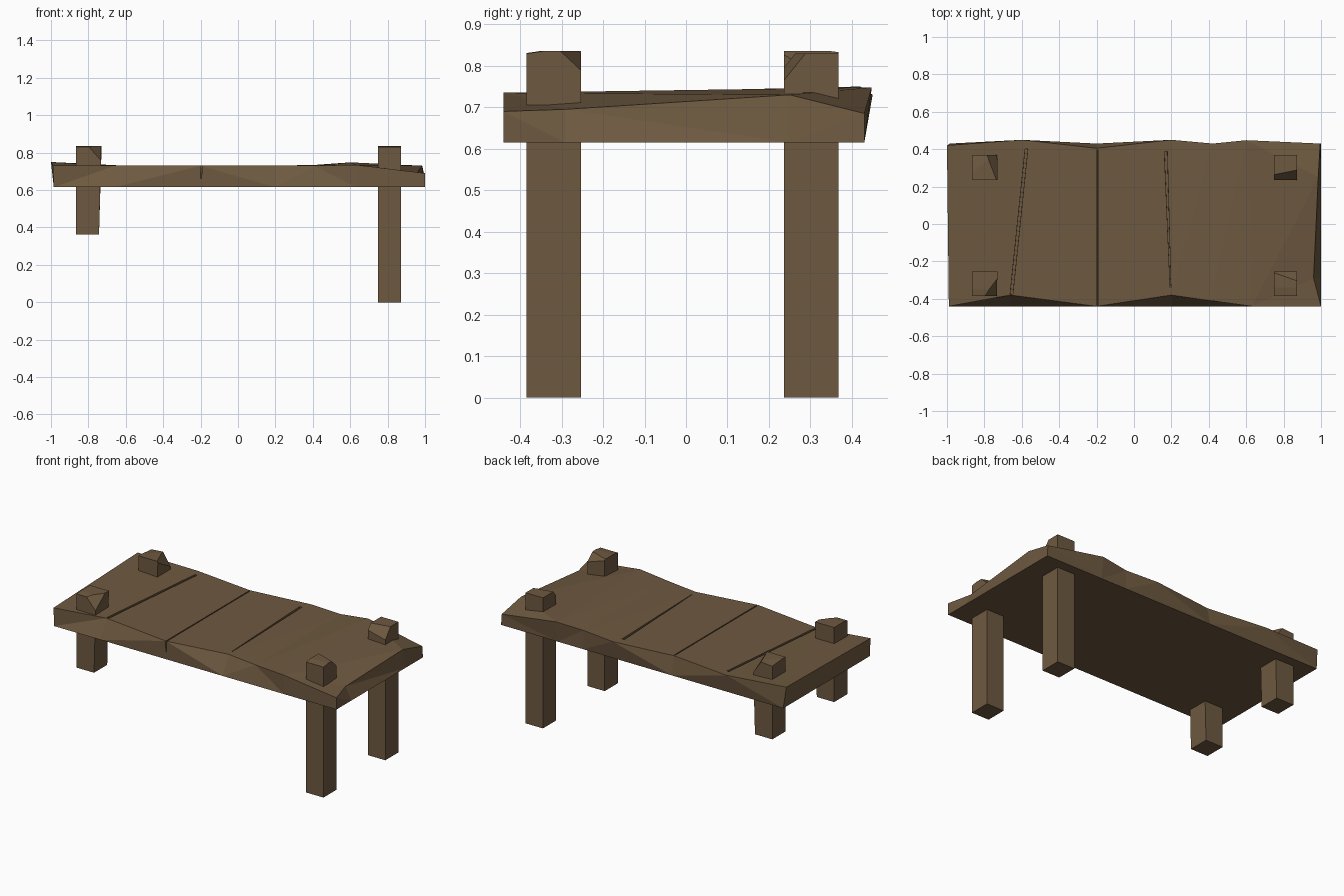
import bpy
import bmesh
from mathutils import Vector

cube = bpy.data.objects.get("Cube")
if cube:
    bpy.data.objects.remove(cube, do_unlink=True)

COLOR = (0.155, 0.100, 0.051, 1.0)
wood = bpy.data.materials.new("brown_wood")
wood.use_nodes = True
wood.diffuse_color = COLOR
shader = wood.node_tree.nodes["Principled BSDF"]
shader.inputs["Base Color"].default_value = COLOR
shader.inputs["Roughness"].default_value = 0.9


def finish(name, bm):
    bmesh.ops.recalc_face_normals(bm, faces=bm.faces)
    mesh = bpy.data.meshes.new(name)
    bm.to_mesh(mesh)
    bm.free()
    mesh.materials.append(wood)
    obj = bpy.data.objects.new(name, mesh)
    bpy.context.collection.objects.link(obj)
    return obj


# Deck: worn top edge lofted down to a straight rectangular underside
BOTTOM, FRONT, BACK = 0.615, -0.44, 0.43
front = [(-0.99, -0.44, 0.73), (-0.66, -0.38, 0.73), (-0.2, -0.44, 0.73),
         (0.2, -0.38, 0.73), (0.41, -0.41, 0.73), (0.63, -0.44, 0.735)]
back = [(-1.0, 0.42, 0.75), (-0.6, 0.45, 0.73), (-0.2, 0.405, 0.73),
        (0.2, 0.45, 0.73), (0.42, 0.43, 0.735), (0.6, 0.448, 0.748)]
end = [(1.0, -0.44, 0.69), (0.96, -0.29, 0.695),
       (0.985, 0.25, 0.73), (0.995, 0.43, 0.685)]

bm = bmesh.new()
f = [bm.verts.new(p) for p in front]
b = [bm.verts.new(p) for p in back]
e = [bm.verts.new(p) for p in end]
for i in range(len(f) - 1):
    bm.faces.new((f[i], f[i + 1], b[i + 1], b[i]))
bm.faces.new((f[-1], e[0], e[1]))
bm.faces.new((f[-1], e[1], e[2], b[-1]))
bm.faces.new((b[-1], e[2], e[3]))

rim = f + e + b[::-1]
base = []
for v in rim:
    x, y, z = v.co
    if v in e:
        x = 1.0
    elif v in (f[0], b[0]):
        x = -0.985
    if v in f or v is e[0]:
        y = FRONT
    elif v in b or v is e[3]:
        y = BACK
    base.append(bm.verts.new((x, y, BOTTOM)))
for i in range(len(rim)):
    j = (i + 1) % len(rim)
    bm.faces.new((rim[i], base[i], base[j], rim[j]))
bm.faces.new(base)
bmesh.ops.triangulate(bm, faces=bm.faces)
deck = finish("deck", bm)


# Plank gaps: tapered slots; each end is (x, y, half width, floor height)
def slot(name, *ends):
    bm = bmesh.new()
    rings = []
    for x, y, w, floor in ends:
        rings.append([bm.verts.new(p) for p in (
            (x - w, y, 0.9), (x + w, y, 0.9),
            (x + w * 0.6, y, floor), (x - w * 0.6, y, floor))])
    for i in range(4):
        j = (i + 1) % 4
        bm.faces.new((rings[0][i], rings[0][j], rings[1][j], rings[1][i]))
    bm.faces.new(rings[0])
    bm.faces.new(rings[1])
    cutter = finish(name, bm)
    cutter.hide_render = True
    return cutter


slots = [
    slot("left_gap_cutter", (-0.655, -0.375, 0.011, 0.7), (-0.575, 0.4, 0.011, 0.7)),
    slot("middle_gap_cutter", (-0.197, -0.46, 0.005, 0.66), (-0.197, 0.395, 0.005, 0.7)),
    slot("right_gap_cutter", (0.195, -0.34, 0.003, 0.7), (0.17, 0.388, 0.012, 0.7)),
]
bpy.context.view_layer.objects.active = deck
for cutter in slots:
    mod = deck.modifiers.new("gap", "BOOLEAN")
    mod.operation = "DIFFERENCE"
    mod.solver = "EXACT"
    mod.object = cutter
    bpy.ops.object.modifier_apply(modifier=mod.name)
    bpy.data.objects.remove(cutter, do_unlink=True)


# Posts: square timbers through the deck, tops chipped by slanted planes
def post(name, x, y, foot, top, chips, flare=0.0):
    bm = bmesh.new()
    bmesh.ops.create_cube(bm, size=1)
    for v in bm.verts:
        upper = v.co.z > 0
        spread = flare if upper and v.co.x > 0 else 0
        v.co = Vector((x + v.co.x * 0.122 + spread, y + v.co.y * 0.132,
                       top if upper else foot))
    for offset, normal in chips:
        bmesh.ops.bisect_plane(
            bm, geom=bm.verts[:] + bm.edges[:] + bm.faces[:],
            plane_co=Vector((x, y, top)) + Vector(offset),
            plane_no=normal, clear_outer=True)
        bmesh.ops.holes_fill(bm, edges=[ed for ed in bm.edges if ed.is_boundary])
    finish(name, bm)


post("front_right_post", -0.804, -0.319, 0.362, 0.836,
     [((0.03, -0.03, 0), (0.8, -0.6, 0.7)), ((0, -0.03, 0), (0, -0.15, 1))], 0.012)
post("back_right_post", -0.804, 0.302, 0.362, 0.836,
     [((0.035, 0.02, 0), (0.9, 0.35, 0.6)), ((0, 0.02, 0), (-0.08, 0.1, 1))], 0.014)
post("front_left_post", 0.81, -0.319, 0.0, 0.836,
     [((0.02, 0.03, 0), (0.25, 0.7, 0.75)), ((0, -0.02, 0), (0, -0.14, 1))])
post("back_left_post", 0.81, 0.302, 0.0, 0.83,
     [((0, -0.026, 0), (0.15, -0.75, 0.6))])
